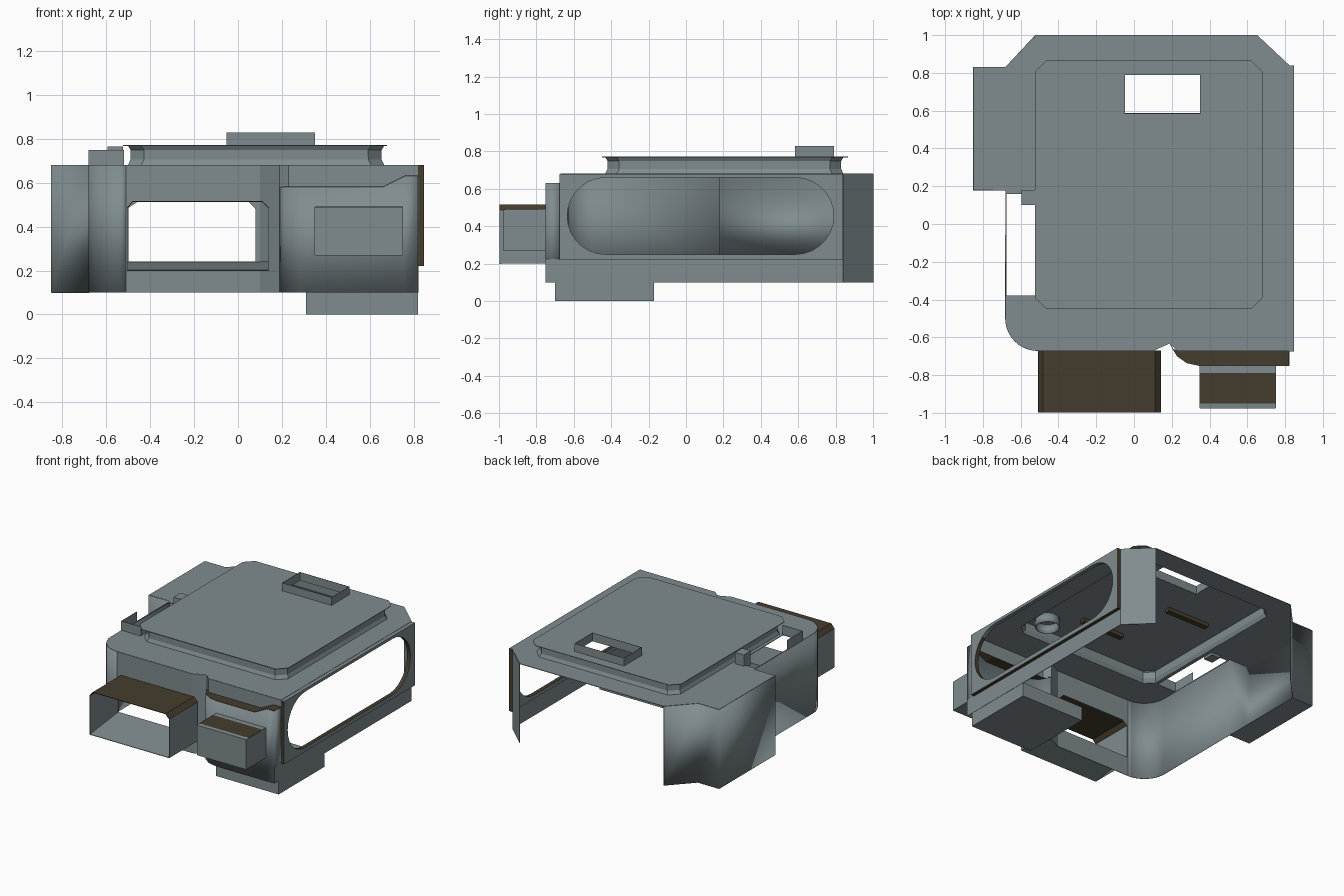
import bpy, bmesh, math
from mathutils import Vector

if "Cube" in bpy.data.objects:
    bpy.data.objects.remove(bpy.data.objects["Cube"])


def material(name, rgb):
    m = bpy.data.materials.new(name)
    m.diffuse_color = (*rgb, 1)
    m.use_nodes = True
    m.node_tree.nodes["Principled BSDF"].inputs["Base Color"].default_value = m.diffuse_color
    return m


GREY = material("blue_grey", (0.215, 0.262, 0.275))
BROWN = material("dark_brown", (0.060, 0.046, 0.027))


def finish(name, bm, mat=GREY, thick=0.004, brown=None, smooth=False):
    """Turn a bmesh into an object; 'brown' is a face rule for the second colour."""
    bmesh.ops.remove_doubles(bm, verts=bm.verts, dist=1e-5)
    bmesh.ops.recalc_face_normals(bm, faces=bm.faces)
    if brown:
        for f in bm.faces:
            f.material_index = int(brown(f.calc_center_median(), f.normal))
    me = bpy.data.meshes.new(name)
    bm.to_mesh(me)
    bm.free()
    ob = bpy.data.objects.new(name, me)
    bpy.context.collection.objects.link(ob)
    me.materials.append(mat)
    me.materials.append(BROWN)
    if thick:
        s = ob.modifiers.new("thickness", 'SOLIDIFY')
        s.thickness = thick
        s.offset = 0
    if smooth:
        bpy.context.view_layer.objects.active = ob
        ob.select_set(True)
        bpy.ops.object.shade_smooth_by_angle(angle=math.radians(30))
        ob.select_set(False)
    return ob


def loft(name, rows, closed=False, **kw):
    """Skin between point rows of equal length."""
    bm = bmesh.new()
    vs = [[bm.verts.new(p) for p in r] for r in rows]
    n = len(rows[0])
    for a, b in zip(vs, vs[1:]):
        for i in range(n if closed else n - 1):
            j = (i + 1) % n
            bm.faces.new((a[i], a[j], b[j], b[i]))
    return finish(name, bm, **kw)


def wall(name, path, z0, z1, **kw):
    return loft(name, [[(x, y, z) for x, y in path] for z in (z0, z1)], **kw)


def sheet(name, loops, place, depth=None, **kw):
    """Flat sheet from an outline plus hole loops, placed in 3D by 'place'."""
    bm = bmesh.new()
    for loop in loops:
        vs = [bm.verts.new((u, v, 0)) for u, v in loop]
        for i, v in enumerate(vs):
            bm.edges.new((v, vs[(i + 1) % len(vs)]))
    bmesh.ops.triangle_fill(bm, use_beauty=True, use_dissolve=False,
                            edges=bm.edges[:], normal=(0, 0, 1))
    for v in bm.verts:
        v.co = Vector(place(v.co.x, v.co.y))
    if depth:
        ex = bmesh.ops.extrude_face_region(bm, geom=bm.faces[:], use_keep_orig=True)
        moved = [g for g in ex['geom'] if isinstance(g, bmesh.types.BMVert)]
        bmesh.ops.translate(bm, verts=moved, vec=depth)
        kw['thick'] = 0
    return finish(name, bm, **kw)


def rect(x0, x1, y0, y1, c=0.0):
    """Rectangle with cut corners."""
    if not c:
        return [(x0, y0), (x1, y0), (x1, y1), (x0, y1)]
    return [(x0 + c, y0), (x1 - c, y0), (x1, y0 + c), (x1, y1 - c),
            (x1 - c, y1), (x0 + c, y1), (x0, y1 - c), (x0, y0 + c)]


def arc(cx, cy, r, a0, a1, n):
    return [(cx + r * math.cos(math.radians(a0 + (a1 - a0) * i / n)),
             cy + r * math.sin(math.radians(a0 + (a1 - a0) * i / n))) for i in range(n + 1)]


def box(name, x, y, z, **kw):
    return sheet(name, [rect(*x, *y)], lambda u, v: (u, v, z[0]),
                 depth=(0, 0, z[1] - z[0]), **kw)


Z0, Z1 = 0.10, 0.68

# Outer walls: rear left chamfer, side block, left wall and rounded front corner
corner = arc(-0.51, -0.50, 0.17, 180, 270, 10)
left_path = [(-0.52, 1.0), (-0.68, 0.83), (-0.85, 0.83), (-0.85, 0.18), (-0.68, 0.18)] + corner
wall("left_wall", left_path, Z0, Z1, smooth=True)
sheet("side_block_floor", [rect(-0.85, -0.68, 0.18, 0.83)], lambda u, v: (u, v, Z0))
wall("rear_right_chamfer", [(0.82, 0.84), (0.65, 1.0)], Z0, Z1)
wall("right_sill", [(0.82, -0.75), (0.82, 0.84)], Z0, 0.225)

# Front wall with the large opening
opening = [(-0.50, 0.24), (0.08, 0.24), (0.08, 0.48), (0.05, 0.512), (-0.46, 0.512), (-0.50, 0.485)]
sheet("front_wall", [rect(-0.51, 0.10, Z0, Z1), opening], lambda u, v: (u, -0.67, v))
wall("front_groove", [(0.10, -0.67), (0.19, -0.63)], Z0, Z1)

# Right front bulge with its brown stepped ledge
bulge = [(0.19, -0.63, 0.58), (0.205, -0.66, 0.58), (0.23, -0.70, 0.58), (0.28, -0.735, 0.58),
         (0.35, -0.75, 0.58), (0.66, -0.75, 0.58), (0.76, -0.75, 0.63), (0.82, -0.75, 0.63),
         (0.82, -0.67, 0.63)]
loft("front_bulge", [[(x, y, Z0) for x, y, z in bulge], bulge], smooth=True)
ledge = bulge[1:-1]
loft("bulge_ledge", [ledge, [(x, max(y, -0.67), z) for x, y, z in ledge]], mat=BROWN)
wall("upper_front_wall", [(0.19, -0.63), (0.23, -0.67), (0.82, -0.67)], 0.58, Z1)
box("lower_box", (0.31, 0.82), (-0.70, -0.17), (0.0, 0.102))

# Roof with openings under the lid and for the left recess
roof = left_path + [(0.10, -0.67), (0.19, -0.63), (0.23, -0.67), (0.82, -0.67), (0.82, 0.84), (0.65, 1.0)]
low = rect(-0.50, 0.665, -0.43, 0.84, 0.06)
sheet("roof", [roof, low, rect(-0.676, -0.525, -0.38, 0.16)], lambda u, v: (u, v, Z1))

# Raised lid: flared skirt, overhanging plate, rectangular chimney
mid = rect(-0.488, 0.653, -0.418, 0.828, 0.06)
lid = rect(-0.525, 0.68, -0.45, 0.865, 0.06)
loft("lid_skirt", [[(x, y, Z1) for x, y in low], [(x, y, 0.705) for x, y in mid],
                   [(x, y, 0.75) for x, y in mid], [(x, y, 0.77) for x, y in low]], closed=True)
duct = rect(-0.05, 0.35, 0.585, 0.79)
sheet("lid_plate", [lid, duct], lambda u, v: (u, v, 0.77))
wall("chimney", duct, 0.77, 0.83, closed=True)

# Rim fins of the left recess
wall("recess_rim", [(-0.52, -0.38), (-0.68, -0.38), (-0.68, -0.20)], Z1, 0.75)
box("recess_bracket", (-0.595, -0.525), (0.10, 0.18), (0.66, 0.765))

# Parts hanging under the lid
wall("lid_socket", arc(0.50, -0.30, 0.08, 0, 360, 24)[:-1], 0.70, 0.77, closed=True, smooth=True)
for i, (x, y) in enumerate([(0.15, -0.15), (-0.19, 0.32)]):
    box(f"vent_bar_{i + 1}", (x - 0.17, x + 0.17), (y - 0.02, y + 0.02), (0.74, 0.768), mat=BROWN)

# Right side panel with a stadium window, brown on its lower rims
stadium = arc(0.585, 0.455, 0.205, -90, 90, 14) + arc(-0.43, 0.455, 0.205, 90, 270, 14)
sheet("side_window_frame", [rect(-0.675, 0.84, 0.22, Z1), stadium],
      lambda u, v: (0.82, u, v), depth=(0.028, 0, 0),
      brown=lambda c, n: abs(n.x) < 0.5 and c.z < 0.6, smooth=True)

# Large front hood: open tube with brown top
hood = [(-0.505, 0.20), (-0.505, 0.485), (-0.48, 0.515), (0.11, 0.515), (0.14, 0.485), (0.14, 0.20)]
loft("front_hood", [[(x, y, z) for x, z in hood] for y in (-0.998, -0.67)],
     brown=lambda c, n: c.z > 0.45)
loft("front_hood_floor", [[(-0.505, -0.998, 0.20), (0.14, -0.998, 0.20)],
                          [(-0.505, -0.67, 0.238), (0.14, -0.67, 0.238)]])

# Small closed front hood with a brown top strip
profile = [(-0.75, 0.27), (-0.975, 0.27), (-0.975, 0.488), (-0.95, 0.49), (-0.79, 0.49), (-0.75, 0.49)]
loft("small_hood", [[(x, y, z) for y, z in profile] for x in (0.35, 0.75)], closed=True,
     brown=lambda c, n: c.z > 0.48 and -0.94 < c.y < -0.8)
for side, x in (("left", 0.35), ("right", 0.75)):
    sheet(f"small_hood_{side}_cheek", [profile], lambda u, v, x=x: (x, u, v))
